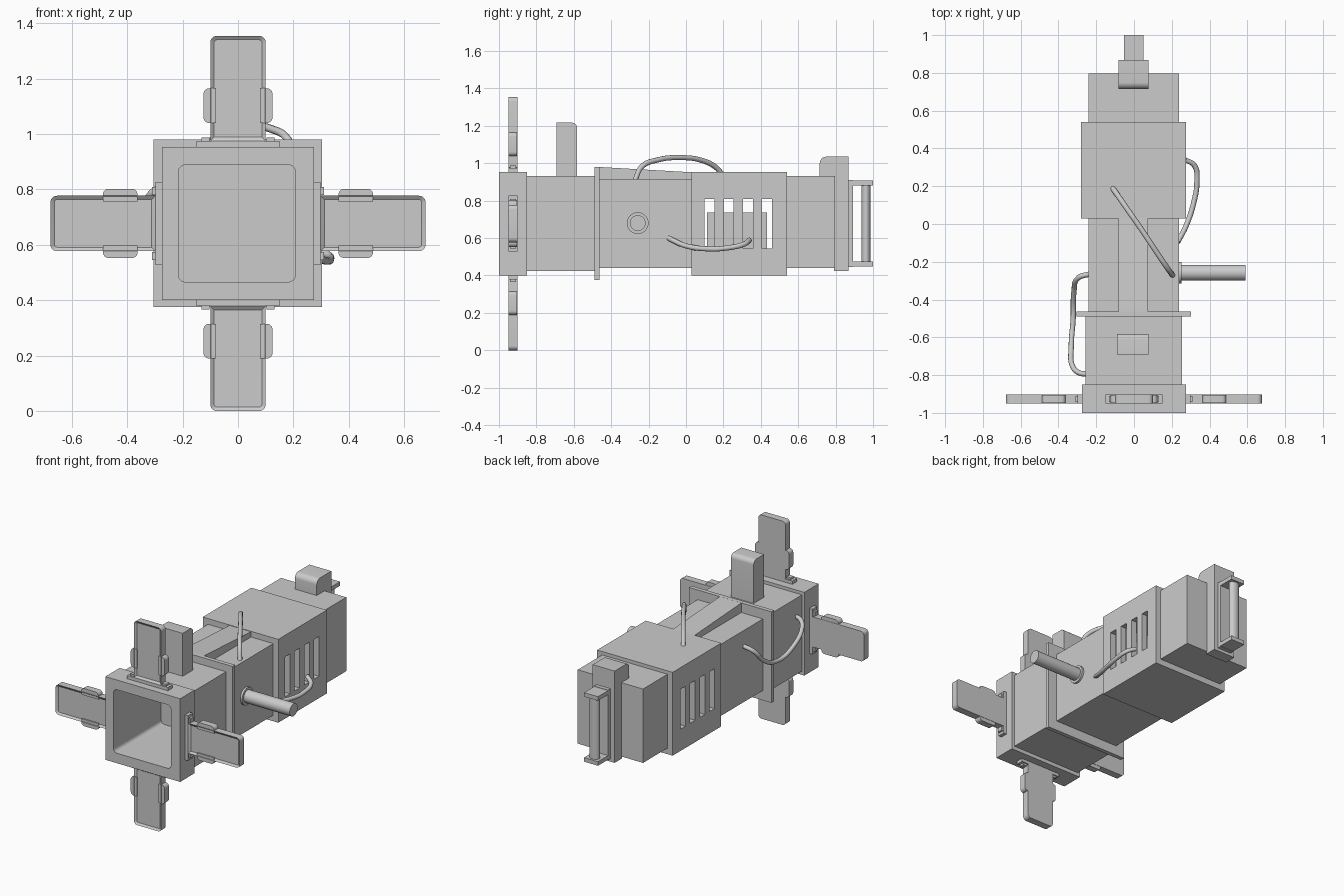
import bpy, bmesh
from math import sin, cos, pi
from mathutils import Matrix, Vector

if "Cube" in bpy.data.objects:
    bpy.data.objects.remove(bpy.data.objects["Cube"])

CZ = 0.677  # height of the body axis


def finish(name, bm, smooth=False):
    bmesh.ops.recalc_face_normals(bm, faces=bm.faces)
    me = bpy.data.meshes.new(name)
    bm.to_mesh(me)
    bm.free()
    ob = bpy.data.objects.new(name, me)
    bpy.context.collection.objects.link(ob)
    if smooth:
        bpy.ops.object.select_all(action='DESELECT')
        ob.select_set(True)
        bpy.context.view_layer.objects.active = ob
        bpy.ops.object.shade_smooth_by_angle(angle=0.6)
    return ob


def rounded(u0, u1, v0, v1, radii, n=6):
    """Rounded rectangle; radii start at (u1, v1), counter-clockwise."""
    pts = []
    for i, (su, sv) in enumerate(((1, 1), (-1, 1), (-1, -1), (1, -1))):
        r = radii[i]
        u = u1 - r if su > 0 else u0 + r
        v = v1 - r if sv > 0 else v0 + r
        for k in range(n + 1 if r else 1):
            a = (i + k / n) * pi / 2
            pts.append((u + r * cos(a), v + r * sin(a)))
    return pts


def add_prism(bm, pts, axis, a, b):
    """Extrude a profile along x (profile y,z) or y (profile x,z)."""
    put = (lambda u, v, t: (t, u, v)) if axis == 'x' else (lambda u, v, t: (u, t, v))
    lo = [bm.verts.new(put(u, v, a)) for u, v in pts]
    hi = [bm.verts.new(put(u, v, b)) for u, v in pts]
    front = bm.faces.new(lo)
    bm.faces.new(hi[::-1])
    for i in range(len(pts)):
        j = (i + 1) % len(pts)
        bm.faces.new((lo[i], hi[i], hi[j], lo[j]))
    return front


def prism(name, pts, axis, a, b, smooth=False):
    bm = bmesh.new()
    add_prism(bm, pts, axis, a, b)
    return finish(name, bm, smooth)


def box(name, x0, x1, y0, y1, z0, z1):
    return prism(name, [(x0, z0), (x1, z0), (x1, z1), (x0, z1)], 'y', y0, y1)


def circle(cu, cv, ru, rv, n=32):
    return [(cu + ru * cos(2 * pi * i / n), cv + rv * sin(2 * pi * i / n)) for i in range(n)]


def cut(ob, cutters):
    bpy.context.view_layer.objects.active = ob
    for c in cutters:
        m = ob.modifiers.new("cut", 'BOOLEAN')
        m.operation, m.solver, m.object = 'DIFFERENCE', 'EXACT', c
        bpy.ops.object.modifier_apply(modifier=m.name)


def remove(obs):
    for o in obs:
        bpy.data.objects.remove(o)


# Front frame, front housing and flange, with a deep rounded opening
frame = box("front_frame", -.275, .275, -1, -.85, .40, .953)
housing = box("front_housing", -.258, .255, -.85, -.48, .425, .932)
opening = prism("opening_cutter", rounded(-.215, .207, .466, .888, (.025,) * 4), 'y', -1.1, -.5)
opening.hide_render = True
cut(frame, [opening])
cut(housing, [opening])
remove([opening])
box("flange", -.305, .303, -.49, -.462, .375, .98)

# Middle body with a sloping top rib
box("middle_body", -.242, .238, -.47, .04, .44, .916)
prism("top_rib", [(-.47, .90), (.04, .90), (.04, .951), (-.47, .98)], 'x', -.083, .075)

# Hollow rear block with four see-through vents on each side
rear = box("rear_block", -.28, .275, .03, .54, .40, .954)
cutters = [box("hollow_cutter", -.24, .235, .07, .50, .44, .914)]
for i in range(4):
    y = .10 + i * .102
    cutters.append(box("vent_cutter", -.4, .4, y, y + .053, .545, .81))
for c in cutters:
    c.hide_render = True
cut(rear, cutters)
remove(cutters)
box("inner_core", -.16, .16, .113, .433, .44, .737)
box("rear_housing", -.242, .238, .53, .797, .44, .931)

# Tail column with a rounded hook over the rear housing
box("tail_column", -.083, .078, .79, .868, .425, .94)
prism("tail_hook", rounded(.715, .868, .93, 1.035, (0, .035, 0, 0)), 'x', -.083, .078, True)

# Rear handle
box("handle_plate", -.053, .05, .86, .893, .445, .91)
for z in (.448, .88):
    box("handle_bracket", -.053, .05, .885, 1.0, z, z + .027)
bm = bmesh.new()
bmesh.ops.create_cone(bm, cap_ends=True, segments=24, radius1=.025, radius2=.025, depth=.42,
                      matrix=Matrix.Translation((-.0015, .962, CZ)) @ Matrix.Diagonal((1.4, 1, 1, 1)))
finish("handle_grip", bm, True)

# Top block with rounded rear edge
prism("top_block", rounded(-.692, -.582, .92, 1.217, (.03, 0, 0, 0)), 'x', -.09, .078, True)

# Side rod and its collar
prism("rod_collar", circle(-.258, CZ + .003, .058, .058), 'x', .22, .252, True)
prism("side_rod", circle(-.258, CZ + .003, .042, .042), 'x', .23, .59, True)

# Four blades around the front frame, each with ears and a hinge
for k in range(4):
    turn = Matrix.Translation((0, 0, CZ)) @ Matrix.Rotation(k * pi / 2, 4, 'Y')
    bm = bmesh.new()
    face = add_prism(bm, rounded(-.1, .1, .298, .677, (.024, .024, .006, .006)), 'y', -.95, -.902)
    bmesh.ops.recalc_face_normals(bm, faces=bm.faces)
    bmesh.ops.inset_region(bm, faces=[face], thickness=.014)
    bmesh.ops.translate(bm, verts=face.verts, vec=(0, .01, 0))
    blade = finish("blade", bm, True)
    bm = bmesh.new()
    for s in (-1, 1):
        u = sorted((s * .08, s * .125))
        r = (.022, 0, 0, .022) if s > 0 else (0, .022, .022, 0)
        add_prism(bm, rounded(*u, .362, .488, r), 'y', -.948, -.904)
    ears = finish("blade_ears", bm, True)
    bm = bmesh.new()
    parts = [(-.15, .15, .27, .298, -.95, -.902)]
    for s in (-1, 1):
        u = sorted((s * .103, s * .132))
        parts.append((*u, .29, .311, -.942, -.91))
    for a, b, c, d, e, f in parts:
        add_prism(bm, [(a, c), (b, c), (b, d), (a, d)], 'y', e, f)
    hinge = finish("blade_hinge", bm)
    for ob in (blade, ears, hinge):
        ob.data.transform(turn)


# Loose cables
def cable(name, pts, r=.014):
    cu = bpy.data.curves.new(name, 'CURVE')
    cu.dimensions = '3D'
    cu.bevel_depth, cu.bevel_resolution, cu.resolution_u = r, 3, 6
    cu.use_fill_caps = True
    sp = cu.splines.new('BEZIER')
    sp.bezier_points.add(len(pts) - 1)
    for bp, p in zip(sp.bezier_points, pts):
        bp.co = Vector(p)
        bp.handle_left_type = bp.handle_right_type = 'AUTO'
    bpy.context.collection.objects.link(bpy.data.objects.new(name, cu))


cable("top_cable", [(.205, -.272, .91), (.18, -.238, .98), (.12, -.15, 1.018), (.04, -.03, 1.03),
                    (-.04, .085, 1.015), (-.092, .16, .978), (-.113, .19, .945)])
cable("right_cable", [(.232, -.095, .60), (.28, 0, .558), (.318, .12, .542), (.333, .22, .547),
                      (.32, .31, .567), (.27, .34, .59)])
cable("left_cable", [(-.235, -.265, .81), (-.295, -.285, .785), (-.318, -.36, .70), (-.322, -.5, .645),
                     (-.332, -.64, .68), (-.322, -.76, .77), (-.29, -.788, .80), (-.25, -.795, .81)])
